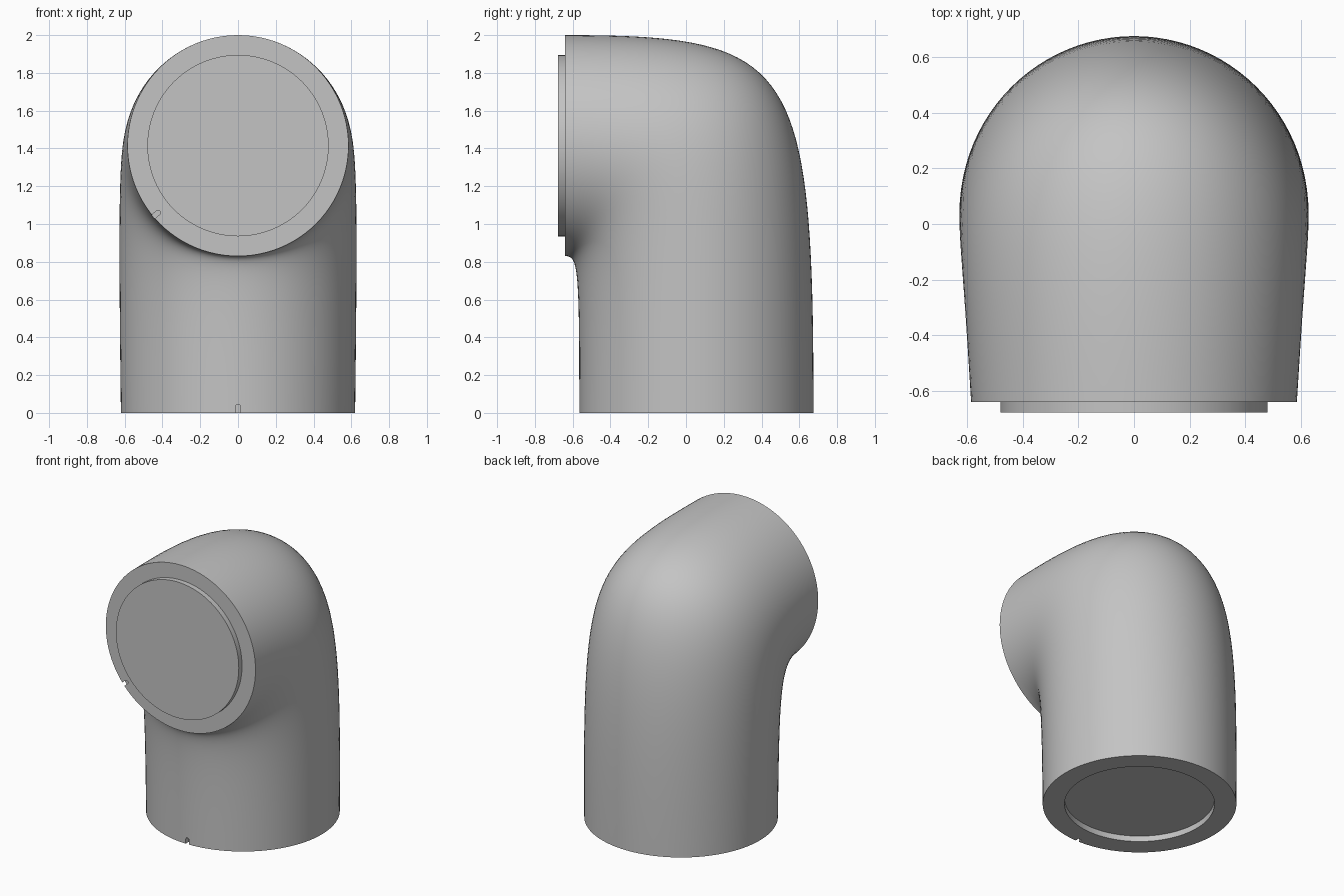
import bpy
import bmesh
from math import sin, cos, pi, radians
from mathutils import Matrix, Vector

SEGMENTS = 96
STEPS = 40
BASE_R, BASE_Y = 0.62, 0.055
MOUTH_R, MOUTH_Y, MOUTH_Z = 0.585, -0.64, 1.415
LIP_R = 0.48
PULL = 0.93  # how strongly the elbow keeps its end directions

cube = bpy.data.objects.get("Cube")
if cube:
    bpy.data.objects.remove(cube, do_unlink=True)

grey = bpy.data.materials.new("plain grey")
grey.use_nodes = True
colour = (0.55, 0.55, 0.55, 1)
grey.diffuse_color = colour
grey.node_tree.nodes["Principled BSDF"].inputs["Base Color"].default_value = colour


def bezier(a, b, c, d, t):
    s = 1 - t
    return a * s**3 + 3 * b * s * s * t + 3 * c * s * t * t + d * t**3


def flat_ring(radius, z):
    return lambda a: Vector((radius * cos(a), BASE_Y + radius * sin(a), z))


def upright_ring(radius, y):
    return lambda a: Vector((radius * cos(a), y, MOUTH_Z + radius * sin(a)))


def elbow_ring(t):
    # every line of the elbow leaves the base upwards and reaches the mouth forwards
    def point(a):
        p, q = flat_ring(BASE_R, 0)(a), upright_ring(MOUTH_R, MOUTH_Y)(a)
        x = cos(a) * bezier(BASE_R, 0.637, 0.625, MOUTH_R, t)
        y = bezier(p.y, p.y, q.y + PULL * (p.y - q.y), q.y, t)
        z = bezier(0, PULL * q.z, q.z, q.z, t)
        return Vector((x, y, z))
    return point


def make_object(name, bm):
    bmesh.ops.recalc_face_normals(bm, faces=bm.faces)
    mesh = bpy.data.meshes.new(name)
    bm.to_mesh(mesh)
    bm.free()
    mesh.materials.append(grey)
    obj = bpy.data.objects.new(name, mesh)
    bpy.context.collection.objects.link(obj)
    return obj


# Elbow body: recessed base, swept bend, raised disc on the mouth
rings = [flat_ring(LIP_R, 0.04), flat_ring(LIP_R, 0)]
rings += [elbow_ring(i / STEPS) for i in range(STEPS + 1)]
rings += [upright_ring(LIP_R, MOUTH_Y), upright_ring(LIP_R, -0.677)]
bm = bmesh.new()
loops = [[bm.verts.new(ring(2 * pi * k / SEGMENTS - pi / 2)) for k in range(SEGMENTS)]
         for ring in rings]
for low, high in zip(loops, loops[1:]):
    for k in range(SEGMENTS):
        n = (k + 1) % SEGMENTS
        bm.faces.new((low[k], low[n], high[n], high[k]))
bm.faces.new(loops[0])
bm.faces.new(loops[-1])
body = make_object("elbow_body", bm)


# Small round-ended notches in the base edge and the mouth rim
def cut_notch(name, matrix):
    half, length = 0.013, 0.032
    outline = [(-half, -0.03), (half, -0.03)]
    outline += [(half * cos(pi * i / 8), length + half * sin(pi * i / 8)) for i in range(9)]
    bm = bmesh.new()
    face = bm.faces.new([bm.verts.new((u, -0.03, v)) for u, v in outline])
    out = bmesh.ops.extrude_face_region(bm, geom=[face])["geom"]
    bmesh.ops.translate(bm, vec=(0, 0.06, 0),
                        verts=[v for v in out if isinstance(v, bmesh.types.BMVert)])
    bm.transform(matrix)
    cutter = make_object(name, bm)
    cutter.hide_render = True
    mod = body.modifiers.new(name, "BOOLEAN")
    mod.operation = "DIFFERENCE"
    mod.solver = "EXACT"
    mod.object = cutter
    bpy.context.view_layer.objects.active = body
    bpy.ops.object.modifier_apply(modifier=mod.name)
    bpy.data.objects.remove(cutter, do_unlink=True)


rim = upright_ring(MOUTH_R, MOUTH_Y)(radians(220))
cut_notch("base_notch", Matrix.Translation((0, BASE_Y - BASE_R, 0)))
cut_notch("rim_notch", Matrix.Translation(rim) @ Matrix.Rotation(radians(50), 4, "Y"))

# Smooth bend with crisp rims
bpy.ops.object.select_all(action="DESELECT")
body.select_set(True)
bpy.context.view_layer.objects.active = body
bpy.ops.object.shade_smooth_by_angle(angle=radians(35))
